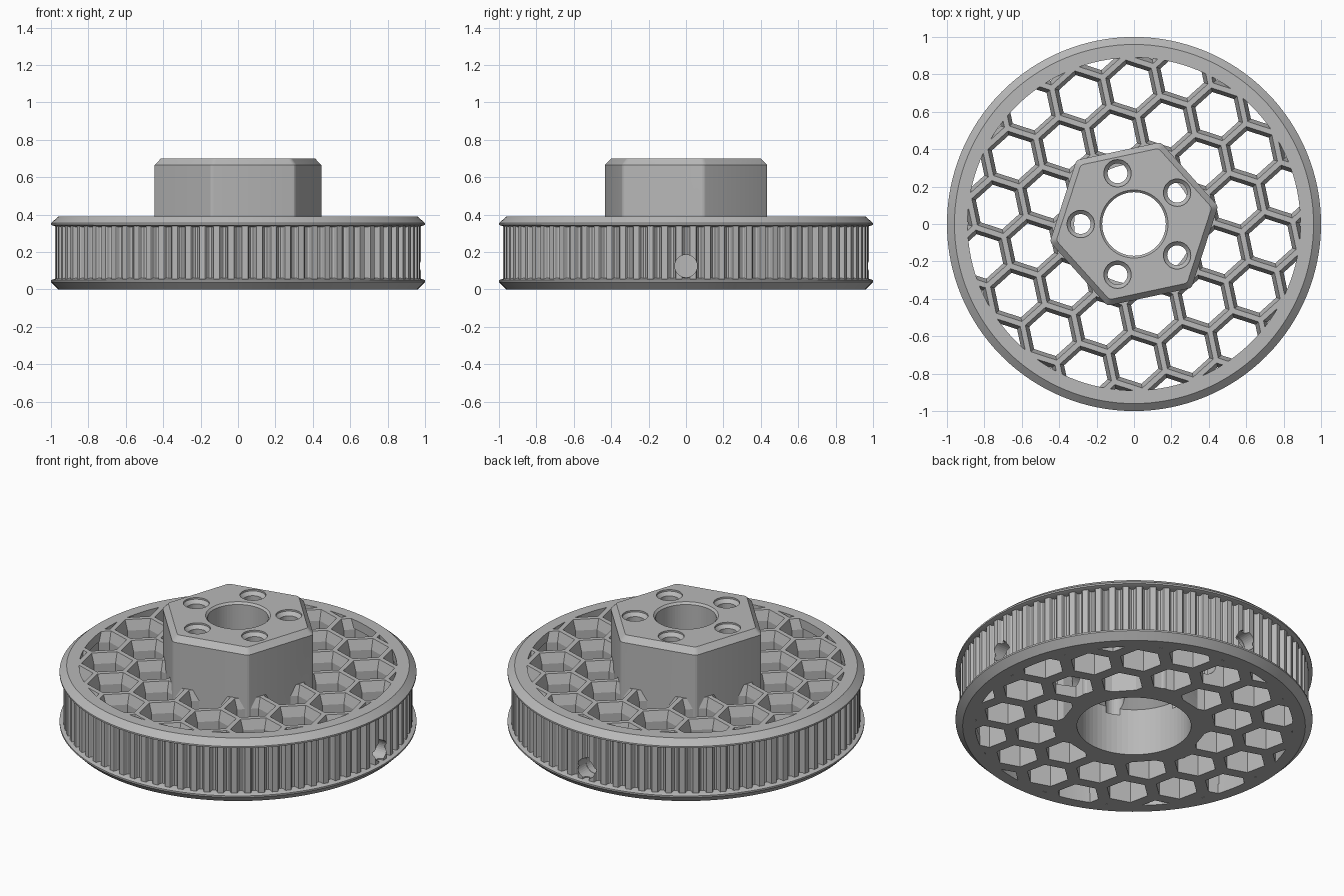
import bpy, bmesh
from math import sin, cos, pi, radians
from mathutils import Matrix, Vector

cube = bpy.data.objects.get("Cube")
if cube:
    bpy.data.objects.remove(cube, do_unlink=True)

grey = bpy.data.materials.new("plain grey")
grey.use_nodes = True
GREY = (0.48, 0.48, 0.48, 1)
grey.diffuse_color = GREY
grey.node_tree.nodes["Principled BSDF"].inputs["Base Color"].default_value = GREY

TURN = radians(12)      # shared rotation of hub and honeycomb
PITCH = 0.278           # honeycomb cell spacing
TOP = 0.39              # top of the wheel


def add_object(name, bm, cutter=False):
    bmesh.ops.recalc_face_normals(bm, faces=bm.faces)
    mesh = bpy.data.meshes.new(name)
    bm.to_mesh(mesh)
    bm.free()
    mesh.materials.append(grey)
    obj = bpy.data.objects.new(name, mesh)
    bpy.context.collection.objects.link(obj)
    if cutter:
        obj.hide_render = True
        obj.hide_set(True)
        obj.display_type = 'WIRE'
    return obj


def loft(bm, rings, closed=False):
    """Skin a list of point rings; cap the ends unless it closes on itself."""
    loops = [[bm.verts.new(p) for p in ring] for ring in rings]
    n = len(loops[0])
    pairs = list(zip(loops, loops[1:]))
    if closed:
        pairs.append((loops[-1], loops[0]))
    else:
        bm.faces.new(loops[0])
        bm.faces.new(loops[-1])
    for a, b in pairs:
        for i in range(n):
            j = (i + 1) % n
            bm.faces.new((a[i], a[j], b[j], b[i]))


def circle(r, z, n=96, x=0, y=0, turn=0):
    return [(x + r * cos(turn + 2 * pi * i / n), y + r * sin(turn + 2 * pi * i / n), z)
            for i in range(n)]


def lathe(bm, profile, n=96, closed=False, **place):
    loft(bm, [circle(r, z, n, **place) for r, z in profile], closed)


def cut(obj, *cutters):
    for c in cutters:
        mod = obj.modifiers.new(c.name, 'BOOLEAN')
        mod.operation = 'DIFFERENCE'
        mod.solver = 'EXACT'
        mod.object = c


# Flanges
bm = bmesh.new()
for z0, z1, z2, z3 in ((0, 0.04, 0.05, 0.06), (TOP, 0.355, 0.345, 0.335)):
    lathe(bm, [(0.89, z0), (0.96, z0), (1.0, z1), (1.0, z2), (0.97, z3), (0.89, z3)],
          128, True)
flanges = add_object("flanges", bm)

# Toothed belt track with rounded grooves
TEETH = 80
outline = []
for t in range(TEETH):
    a = 2 * pi * t / TEETH
    for off, r in ((-0.023, 0.979), (-0.019, 0.974), (-0.015, 0.958), (-0.007, 0.951),
                   (0.007, 0.951), (0.015, 0.958), (0.019, 0.974), (0.023, 0.979)):
        outline.append((r, a + off))
bm = bmesh.new()
ring = lambda z: [(r * cos(a), r * sin(a), z) for r, a in outline]
inner = lambda z: [(0.895 * cos(a), 0.895 * sin(a), z) for r, a in outline]
loft(bm, [ring(0.05), ring(0.345), inner(0.345), inner(0.05)], True)
belt_track = add_object("belt_track", bm)

# Honeycomb web, its cells chamfered at the top
bm = bmesh.new()
lathe(bm, [(0.893, 0), (0.893, TOP)], 128)
web = add_object("honeycomb_web", bm)
bm = bmesh.new()
u = Vector((cos(TURN), sin(TURN))) * PITCH
v = Vector((cos(TURN + pi / 3), sin(TURN + pi / 3))) * PITCH
for i in range(-4, 5):
    for j in range(-4, 5):
        c = u * i + v * j
        if 0.4 < c.length < 1.04:
            lathe(bm, [(0.122, -0.02), (0.122, 0.33), (0.152, TOP + 0.02)], 6,
                  x=c.x, y=c.y, turn=TURN + pi / 6)
cells = add_object("cell_cutter", bm, True)


# Hexagonal hub with softened corners and a chamfered top
def rounded_hex(r, z, soft=0.04):
    pts = []
    for k in range(6):
        p, q, s = (Vector((r * cos(TURN + (k + d) * pi / 3), r * sin(TURN + (k + d) * pi / 3)))
                   for d in (-1, 0, 1))
        a, b = q + (p - q) * soft, q + (s - q) * soft
        for t in (0, 0.33, 0.67, 1):
            w = a * (1 - t) ** 2 + q * 2 * t * (1 - t) + b * t * t
            pts.append((w.x, w.y, z))
    return pts


bm = bmesh.new()
loft(bm, [rounded_hex(0.46, 0), rounded_hex(0.46, 0.665), rounded_hex(0.425, 0.70)])
hub = add_object("hub", bm)

# Bore that narrows through a cone, with a chamfered mouth
bm = bmesh.new()
lathe(bm, [(0.32, -0.05), (0.32, 0.29), (0.17, 0.44), (0.17, 0.688), (0.192, 0.71)], 64)
bore = add_object("bore_cutter", bm, True)

# Five bolt holes with countersinks
bm = bmesh.new()
for k in range(5):
    a = pi + 2 * pi * k / 5
    lathe(bm, [(0.053, 0.25), (0.053, 0.67), (0.073, 0.69), (0.073, 0.75)], 32,
          x=0.285 * cos(a), y=0.285 * sin(a))
bolts = add_object("bolt_hole_cutter", bm, True)

# Two radial set screw holes
bm = bmesh.new()
for a in (0, pi / 2):
    start = len(bm.verts)
    lathe(bm, [(0.06, 0.25), (0.06, 1.1)], 32)
    bm.verts.ensure_lookup_table()
    turn = (Matrix.Translation((0, 0, 0.125)) @ Matrix.Rotation(a, 4, 'Z')
            @ Matrix.Rotation(pi / 2, 4, 'Y'))
    bmesh.ops.transform(bm, matrix=turn, verts=bm.verts[start:])
screws = add_object("set_screw_cutter", bm, True)

cut(web, cells, bore, bolts, screws)
cut(hub, bore, bolts, screws)
cut(belt_track, screws)

for obj in (flanges, belt_track, web, hub):
    bpy.ops.object.select_all(action='DESELECT')
    bpy.context.view_layer.objects.active = obj
    obj.select_set(True)
    bpy.ops.object.shade_smooth_by_angle(angle=radians(20))
